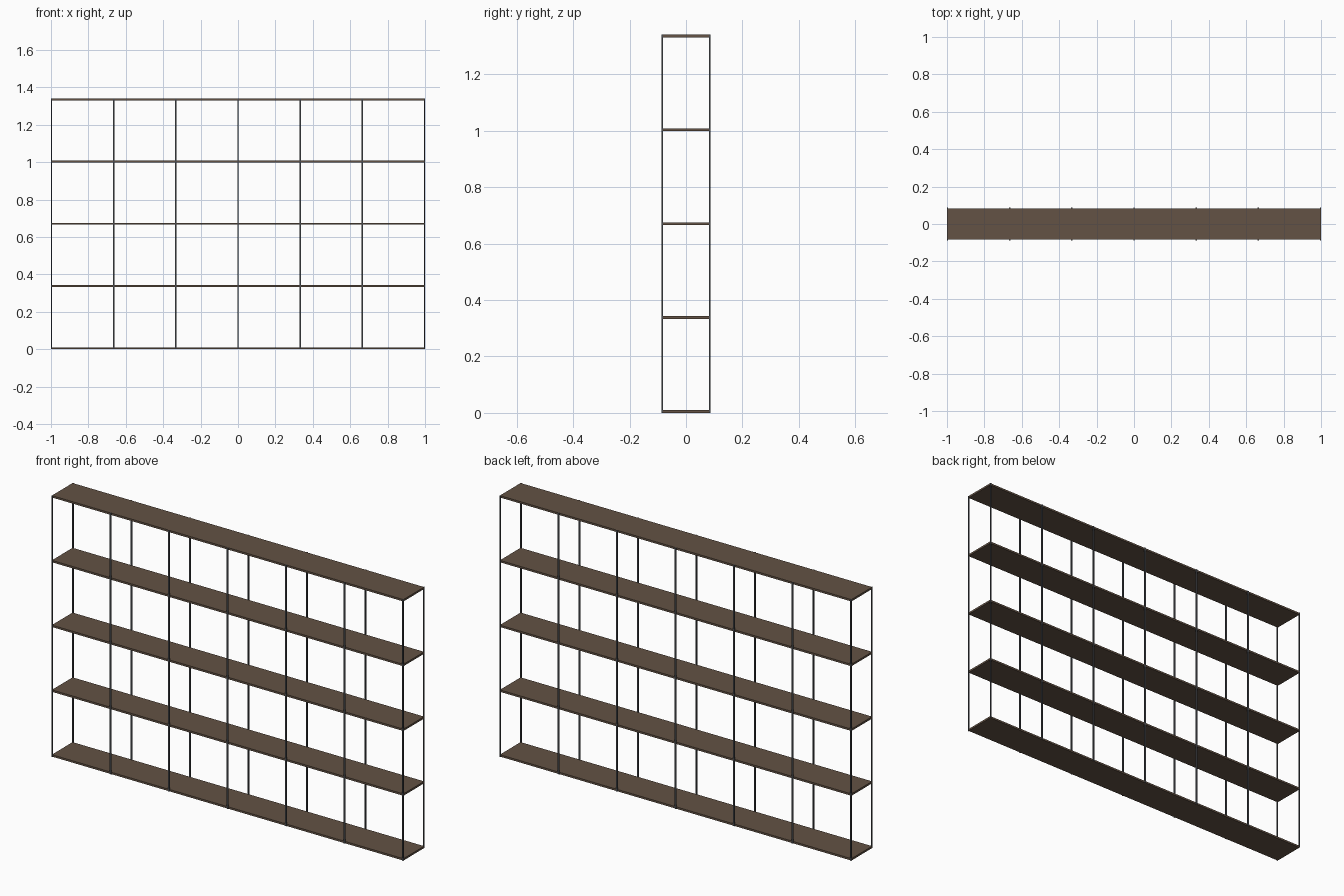
import bpy

if "Cube" in bpy.data.objects:
    bpy.data.objects.remove(bpy.data.objects["Cube"])

def material(name, color):
    m = bpy.data.materials.new(name)
    m.diffuse_color = color
    m.use_nodes = True
    m.node_tree.nodes["Principled BSDF"].inputs["Base Color"].default_value = m.diffuse_color
    return m

wood = material("brown_wood", (0.125, 0.085, 0.058, 1))
metal = material("dark_metal", (0.075, 0.08, 0.09, 1))

def box(name, center, size, mat):
    bpy.ops.mesh.primitive_cube_add(size=1, location=center)
    ob = bpy.context.object
    ob.name = name
    ob.scale = size
    bpy.ops.object.transform_apply(location=False, rotation=False, scale=True)
    ob.data.materials.append(mat)
    return ob

HEIGHT, THICK, DEPTH = 1.341, 0.010, 0.168
step = (HEIGHT - THICK) / 4

# Five long shelf boards
for i in range(5):
    box(f"shelf_{i + 1}", (0, 0, THICK / 2 + i * step), (1.998, DEPTH, THICK), wood)

# Thin upright posts along the front and back edges
for i in range(7):
    end = i in (0, 6)
    width = 0.006 if end else 0.008
    x = (i - 3) / 3 * (1 - 0.003)
    for label, side in (("front", -1), ("back", 1)):
        box(f"{label}_post_{i + 1}", (x, side * 0.0845, HEIGHT / 2),
            (width, 0.006, HEIGHT), metal)
